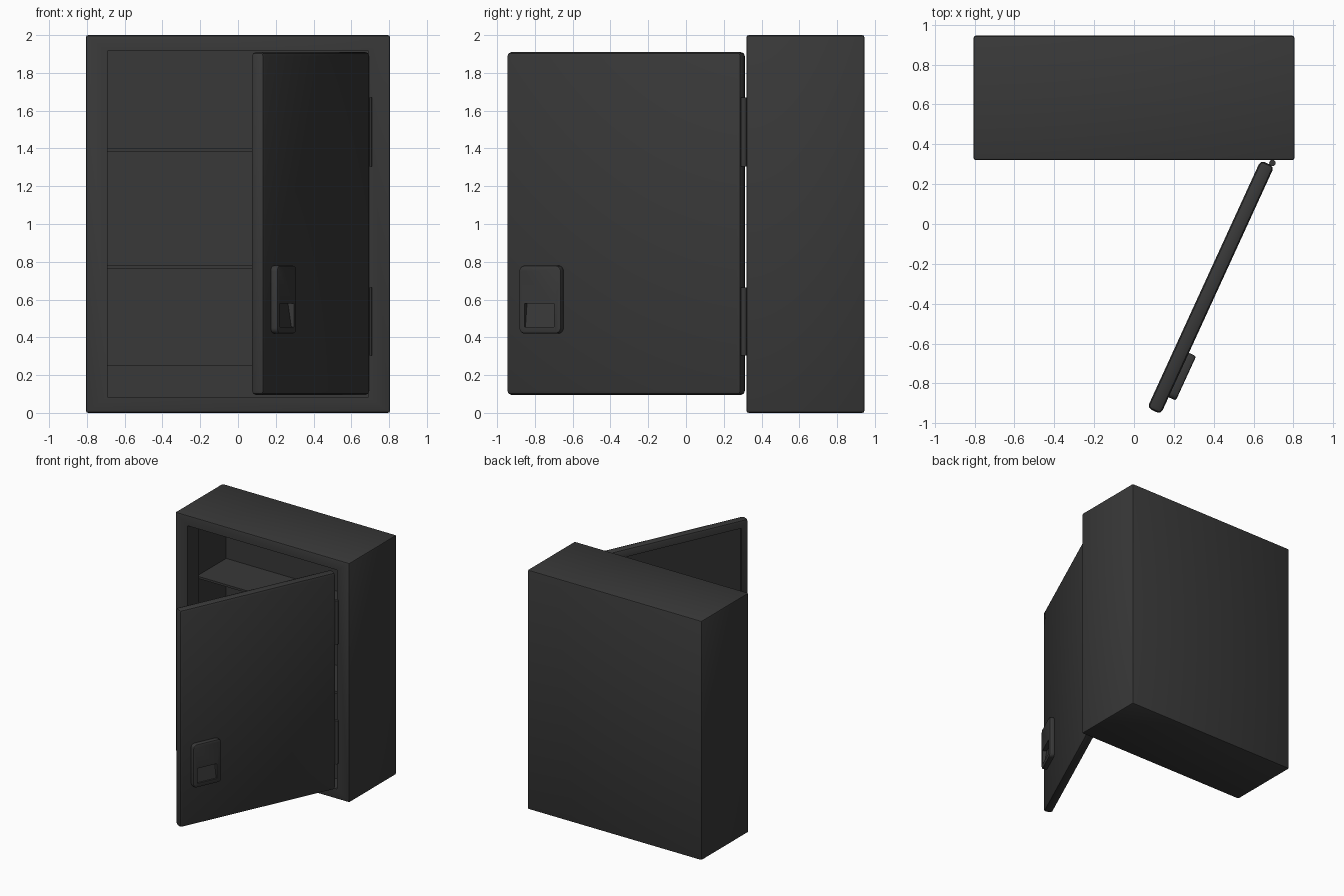
import bpy, bmesh, math
from mathutils import Matrix, Vector

if "Cube" in bpy.data.objects:
    bpy.data.objects.remove(bpy.data.objects["Cube"])

grey = bpy.data.materials.new("dark_grey")
grey.diffuse_color = (0.04, 0.04, 0.04, 1)
grey.use_nodes = True
grey.node_tree.nodes["Principled BSDF"].inputs["Base Color"].default_value = grey.diffuse_color


def box(name, lo, hi, edit=None):
    bm = bmesh.new()
    bmesh.ops.create_cube(bm, size=1)
    for v in bm.verts:
        v.co = Vector([lo[i] + (v.co[i] + 0.5) * (hi[i] - lo[i]) for i in range(3)])
    bm.normal_update()
    if edit:
        edit(bm)
    me = bpy.data.meshes.new(name)
    bm.to_mesh(me)
    bm.free()
    me.materials.append(grey)
    ob = bpy.data.objects.new(name, me)
    bpy.context.collection.objects.link(ob)
    return ob


def activate(ob):
    bpy.ops.object.select_all(action='DESELECT')
    ob.select_set(True)
    bpy.context.view_layer.objects.active = ob


def bevel(ob, width, segments=2):
    m = ob.modifiers.new("bevel", 'BEVEL')
    m.width, m.segments, m.limit_method = width, segments, 'ANGLE'
    activate(ob)
    bpy.ops.object.modifier_apply(modifier=m.name)


def cut(ob, cutter):
    cutter.hide_render = True
    m = ob.modifiers.new("cut", 'BOOLEAN')
    m.object, m.operation, m.solver = cutter, 'DIFFERENCE', 'EXACT'
    activate(ob)
    bpy.ops.object.modifier_apply(modifier=m.name)
    bpy.data.objects.remove(cutter)


def smooth(ob):
    activate(ob)
    bpy.ops.object.shade_smooth_by_angle(angle=math.radians(35))


# Cabinet shell: narrower front opening, wider interior behind the lip
body = box("cabinet_body", (-0.805, 0.32, 0), (0.805, 0.945, 2))
bevel(body, 0.012)
cut(body, box("interior_cutter", (-0.75, 0.47, 0.05), (0.75, 0.915, 1.95)))
cut(body, box("opening_cutter", (-0.69, 0.25, 0.085), (0.69, 0.50, 1.915)))
smooth(body)

# Shelves and raised floor step
for i, z in enumerate((0.77, 1.39)):
    box(f"shelf_{i + 1}", (-0.755, 0.53, z - 0.009), (0.755, 0.92, z + 0.009))
box("floor_step", (-0.755, 0.53, 0.045), (0.755, 0.92, 0.25))

# Open door, modelled closed and then swung round
swing = Matrix.Translation((0.385, -0.317, 0)) @ Matrix.Rotation(math.radians(65.4), 4, 'Z')
T = 0.0375
door = box("door", (-0.683, -T, 0.095), (0.683, T, 1.91))
bevel(door, 0.022)
# Shallow recess on the inner face
cut(door, box("door_panel_cutter", (-0.62, T - 0.012, 0.16), (0.62, T + 0.05, 1.845)))
smooth(door)


# Handle plate with rounded corners and a sloping finger recess
def round_corners(bm):
    edges = [e for e in bm.edges if abs(e.verts[0].co.y - e.verts[1].co.y) > 0.01]
    bmesh.ops.bevel(bm, geom=edges, offset=0.03, segments=4, profile=0.5, affect='EDGES')


def slope(bm):
    for v in bm.verts:
        if v.co.y > -T - 0.03 and v.co.z < 0.5:
            v.co.y -= 0.02


handle = box("door_handle", (-0.59, -T - 0.04, 0.42), (-0.345, -T + 0.005, 0.78), round_corners)
bevel(handle, 0.01)
cut(handle, box("finger_cutter", (-0.557, -T - 0.09, 0.455), (-0.385, -T - 0.006, 0.58), slope))
smooth(handle)
for ob in (door, handle):
    ob.matrix_world = swing

# Hinge barrels
for i, (z0, z1) in enumerate(((0.305, 0.665), (1.305, 1.67))):
    bpy.ops.mesh.primitive_cylinder_add(vertices=16, radius=0.016, depth=z1 - z0,
                                        location=(0.694, 0.306, (z0 + z1) / 2))
    hinge = bpy.context.object
    hinge.name = f"hinge_{i + 1}"
    hinge.data.materials.append(grey)
    smooth(hinge)
